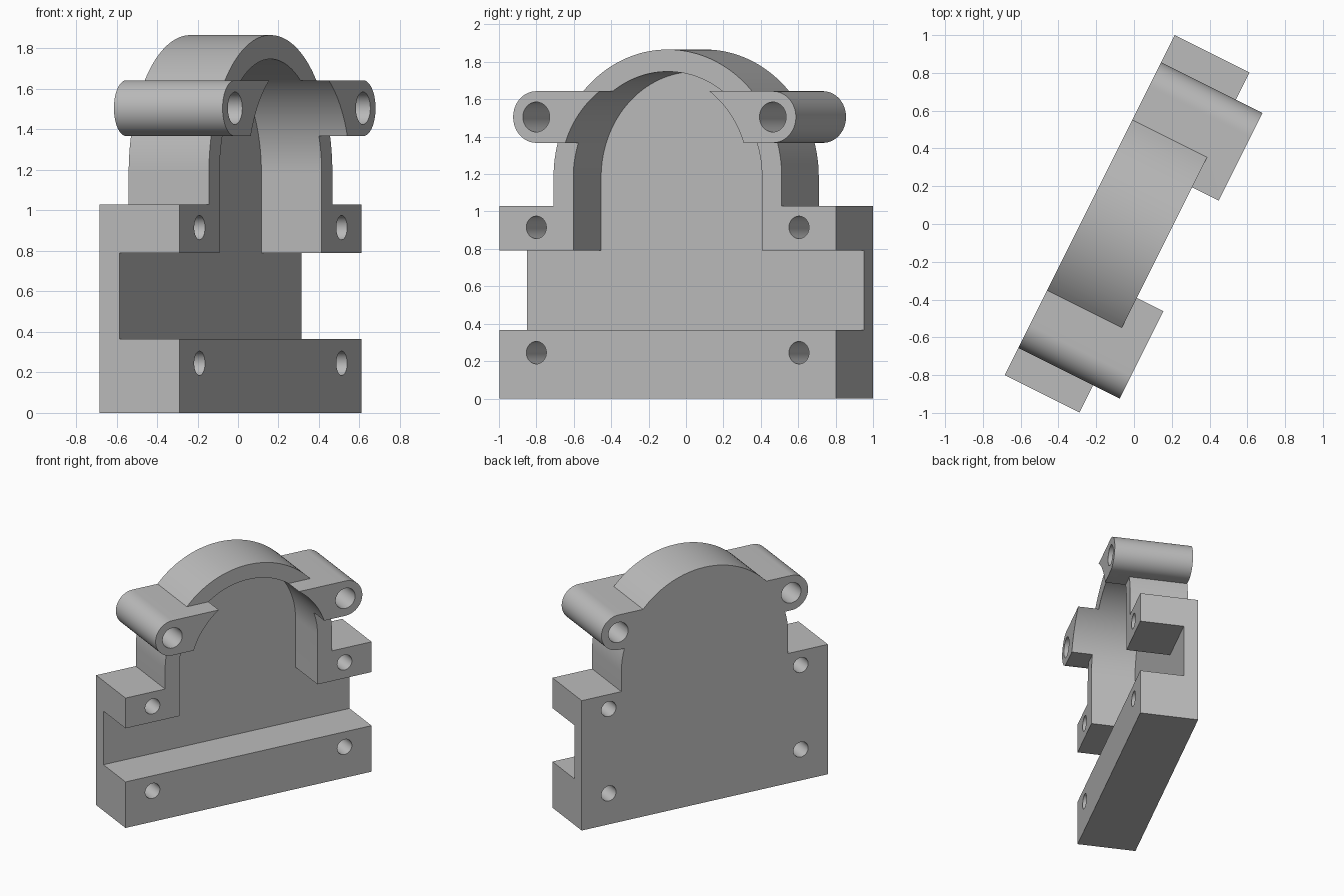
import bpy, bmesh, math
from mathutils import Matrix

cube = bpy.data.objects.get("Cube")
if cube:
    bpy.data.objects.remove(cube, do_unlink=True)

# Main dimensions: u runs along the length, depth grows from the back face forward
HALF_LEN, DEPTH, WALL = 1.006, 0.443, 0.11
BASE_TOP, SLOT_LOW, SLOT_HIGH = 1.03, 0.365, 0.79
ARCH_Z, ARCH_R, POCKET_R = 1.184, 0.682, 0.564
EAR_U, EAR_Z, EAR_R, EAR_DEPTH = 0.707, 1.505, 0.138, 0.6

grey = bpy.data.materials.new("plain grey")
grey.use_nodes = True
grey.diffuse_color = (0.5, 0.5, 0.5, 1)
grey.node_tree.nodes["Principled BSDF"].inputs["Base Color"].default_value = (0.5, 0.5, 0.5, 1)


def arc(u, z, r, start, end, steps):
    angles = [math.radians(start + (end - start) * i / steps) for i in range(steps + 1)]
    return [(u + r * math.cos(a), z + r * math.sin(a)) for a in angles]


def rect(u0, u1, z0, z1):
    return [(u0, z0), (u1, z0), (u1, z1), (u0, z1)]


def prism(name, outline, back, front):
    """Extrude an outline in the length-height plane between two depths."""
    bm = bmesh.new()
    face = bm.faces.new([bm.verts.new((u, -back, z)) for u, z in outline])
    ext = bmesh.ops.extrude_face_region(bm, geom=[face])["geom"]
    bmesh.ops.translate(bm, vec=(0, back - front, 0),
                        verts=[g for g in ext if isinstance(g, bmesh.types.BMVert)])
    bmesh.ops.recalc_face_normals(bm, faces=bm.faces)
    mesh = bpy.data.meshes.new(name)
    bm.to_mesh(mesh)
    bm.free()
    mesh.materials.append(grey)
    obj = bpy.data.objects.new(name, mesh)
    bpy.context.collection.objects.link(obj)
    return obj


def combine(target, tool, operation):
    mod = target.modifiers.new(tool.name, 'BOOLEAN')
    mod.operation, mod.object, mod.solver = operation, tool, 'EXACT'
    bpy.context.view_layer.objects.active = target
    bpy.ops.object.modifier_apply(modifier=mod.name)
    bpy.data.objects.remove(tool, do_unlink=True)


def arch_outline(r, bottom):
    return [(-r, bottom), (r, bottom)] + arc(0, ARCH_Z, r, 0, 180, 64)


def hole(u, z, r):
    combine(housing, prism("hole_cutter", arc(u, z, r, 0, 350, 35), -0.1, 0.8), 'DIFFERENCE')


# Base block, arch and pivot ears
housing = prism("bearing_housing", rect(-HALF_LEN, HALF_LEN, 0, BASE_TOP), 0, DEPTH)
combine(housing, prism("arch", arch_outline(ARCH_R, 0.5), 0, DEPTH), 'UNION')
for side in (-1, 1):
    ear = [(0.3, EAR_Z - EAR_R)] + arc(EAR_U, EAR_Z, EAR_R, -90, 90, 32) + [(0.3, EAR_Z + EAR_R)]
    combine(housing, prism("ear", [(side * u, z) for u, z in ear], 0, EAR_DEPTH), 'UNION')

# Front pocket and full-length slot share the same back wall
combine(housing, prism("pocket_cutter", arch_outline(POCKET_R, 0.5), WALL, 0.8), 'DIFFERENCE')
combine(housing, prism("slot_cutter", rect(-1.2, 1.2, SLOT_LOW, SLOT_HIGH), WALL, 0.8), 'DIFFERENCE')

# Pivot and mounting holes
for side in (-1, 1):
    hole(side * EAR_U, EAR_Z, 0.08)
    for z in (0.245, 0.915):
        hole(side * 0.785, z, 0.06)

# Turn into place and shade
turn = Matrix.Rotation(math.atan2(2, 1), 4, 'Z')
housing.data.transform(Matrix.Translation((-0.235, 0.1, 0)) @ turn)
bpy.ops.object.select_all(action='DESELECT')
housing.select_set(True)
bpy.context.view_layer.objects.active = housing
bpy.ops.object.shade_smooth_by_angle(angle=math.radians(30))
